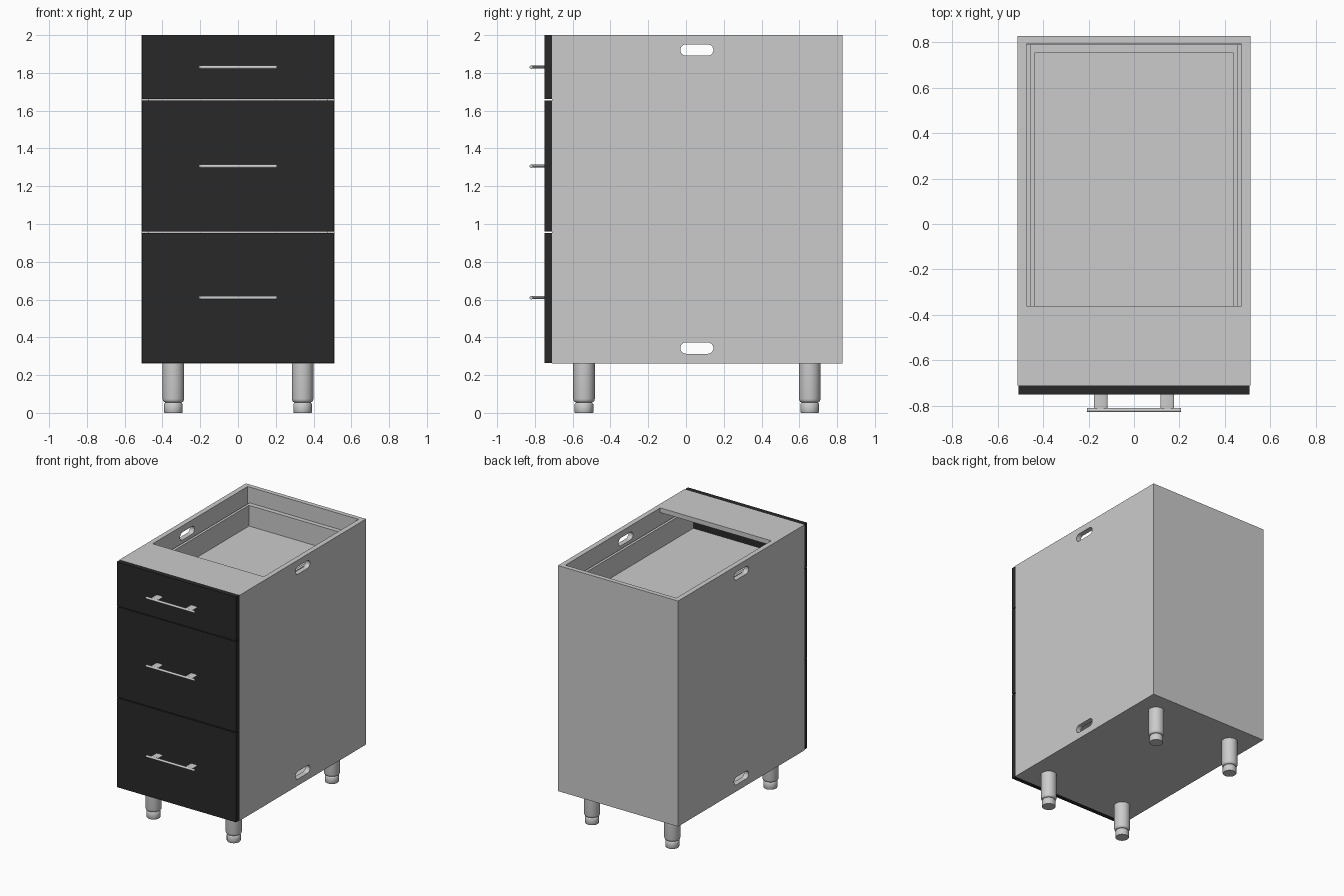
import bpy, bmesh, math

if "Cube" in bpy.data.objects:
    bpy.data.objects.remove(bpy.data.objects["Cube"])

dark = bpy.data.materials.new("dark_front")
dark.diffuse_color = (0.022, 0.022, 0.022, 1)
dark.use_nodes = True
dark.node_tree.nodes["Principled BSDF"].inputs["Base Color"].default_value = dark.diffuse_color


def make(name, bm, mat=None):
    bmesh.ops.recalc_face_normals(bm, faces=bm.faces[:])
    me = bpy.data.meshes.new(name)
    bm.to_mesh(me)
    bm.free()
    ob = bpy.data.objects.new(name, me)
    bpy.context.collection.objects.link(ob)
    if mat:
        me.materials.append(mat)
    return ob


def box(name, x0, x1, y0, y1, z0, z1, mat=None):
    bm = bmesh.new()
    bmesh.ops.create_cube(bm, size=1)
    for v in bm.verts:
        v.co = ((x0, x1)[v.co.x > 0], (y0, y1)[v.co.y > 0], (z0, z1)[v.co.z > 0])
    return make(name, bm, mat)


def prism(name, ring, offset):
    """Closed outline extruded along an offset."""
    bm = bmesh.new()
    face = bm.faces.new([bm.verts.new(p) for p in ring])
    ext = bmesh.ops.extrude_face_region(bm, geom=[face], use_keep_orig=True)
    bmesh.ops.translate(bm, vec=offset,
                        verts=[g for g in ext["geom"] if isinstance(g, bmesh.types.BMVert)])
    return make(name, bm)


def smooth(ob):
    bpy.ops.object.select_all(action='DESELECT')
    ob.select_set(True)
    bpy.context.view_layer.objects.active = ob
    bpy.ops.object.shade_smooth_by_angle(angle=math.radians(35))


def lathe(name, profile, x, y, n=32):
    bm = bmesh.new()
    rings = [[bm.verts.new((x + r * math.cos(2 * math.pi * i / n),
                            y + r * math.sin(2 * math.pi * i / n), z)) for i in range(n)]
             for r, z in profile]
    for a, b in zip(rings, rings[1:]):
        for i in range(n):
            bm.faces.new((a[i], a[(i + 1) % n], b[(i + 1) % n], b[i]))
    bm.faces.new(rings[0])
    bm.faces.new(rings[-1])
    smooth(make(name, bm))


def slot_cutter(zc):
    # rounded grip slot running through both side panels
    yc, half, r = 0.0575, 0.0575, 0.03
    ring = []
    for i in range(24):
        a = -math.pi / 2 + math.pi * (i % 12) / 11 + (math.pi if i >= 12 else 0)
        s = 1 if i < 12 else -1
        ring.append((-0.7, yc + s * half + r * math.cos(a), zc + r * math.sin(a)))
    ob = prism("slot_cutter", ring, (1.4, 0, 0))
    ob.hide_render = True
    return ob


# Carcass: sides with grip slots, back, floor and front rail
cutters = [slot_cutter(1.921), slot_cutter(0.343)]
for s, side in ((-1, "left"), (1, "right")):
    xs = sorted((s * 0.473, s * 0.512))
    panel = box(side + "_side_panel", *xs, -0.71, 0.793, 0.262, 2.0)
    for c in cutters:
        m = panel.modifiers.new("slot", 'BOOLEAN')
        m.operation, m.solver, m.object = 'DIFFERENCE', 'EXACT', c
        bpy.context.view_layer.objects.active = panel
        bpy.ops.object.modifier_apply(modifier=m.name)
for c in cutters:
    bpy.data.objects.remove(c)
box("back_panel", -0.512, 0.512, 0.793, 0.828, 0.262, 2.0)
box("bottom_panel", -0.473, 0.473, -0.71, 0.793, 0.262, 0.298)
box("top_front_rail", -0.473, 0.473, -0.71, -0.362, 1.964, 2.0)

# Drawers: (front bottom, front top, handle height, box bottom, box top)
drawers = {"bottom": (0.264, 0.952, 0.61, 0.40, 0.83),
           "middle": (0.959, 1.655, 1.306, 1.03, 1.50),
           "top": (1.661, 2.0, 1.83, 1.69, 1.88)}
for nm, (z0, z1, hz, b0, b1) in drawers.items():
    box(nm + "_drawer_front", -0.508, 0.508, -0.75, -0.71, z0, z1, dark)
    box(nm + "_drawer_floor", -0.435, 0.435, -0.71, 0.755, b0, b0 + 0.03)
    box(nm + "_drawer_back", -0.435, 0.435, 0.755, 0.79, b0, b1)
    for s, side in ((-1, "left"), (1, "right")):
        box(f"{nm}_drawer_{side}_wall", *sorted((s * 0.435, s * 0.455)), -0.71, 0.79, b0, b1)
        box(f"{nm}_{side}_runner", *sorted((s * 0.455, s * 0.473)), -0.70, 0.79, b0 + 0.02, b0 + 0.07)
        # Flattened handle post
        ring = [(s * 0.147 + 0.03 * math.cos(a), -0.75, hz + 0.008 * math.sin(a))
                for a in (2 * math.pi * i / 24 for i in range(24))]
        smooth(prism(f"{nm}_handle_{side}_post", ring, (0, -0.066, 0)))
    # Handle bar
    ring = [(-0.207, -0.819 + 0.009 * math.cos(a), hz + 0.009 * math.sin(a))
            for a in (2 * math.pi * i / 20 for i in range(20))]
    smooth(prism(nm + "_handle_bar", ring, (0.414, 0, 0)))

# Legs with narrower adjustable feet
leg = [(0.045, 0.056), (0.051, 0.059), (0.055, 0.065), (0.057, 0.075), (0.057, 0.262)]
foot = [(0.047, 0.0), (0.049, 0.003), (0.049, 0.047), (0.045, 0.053), (0.040, 0.055), (0.040, 0.060)]
for x, lx in ((-0.342, "left"), (0.342, "right")):
    for y, ly in ((-0.54, "front"), (0.655, "back")):
        lathe(f"{ly}_{lx}_leg", leg, x, y)
        lathe(f"{ly}_{lx}_foot", foot, x, y)
